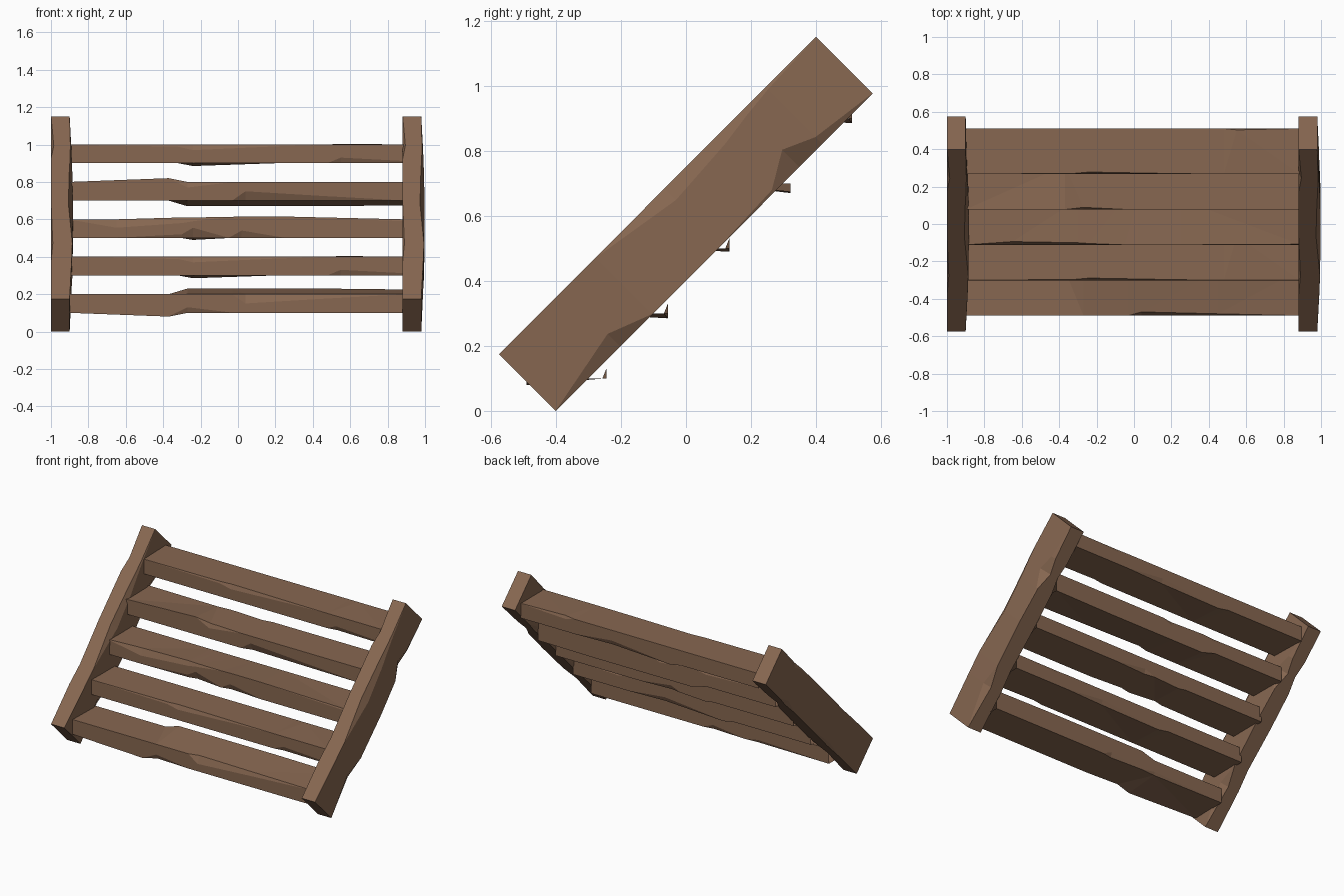
import bpy, bmesh, math
from mathutils import Vector

if "Cube" in bpy.data.objects:
    bpy.data.objects.remove(bpy.data.objects["Cube"])

wood = bpy.data.materials.new("weathered brown wood")
wood.diffuse_color = (0.242, 0.136, 0.082, 1)
wood.use_nodes = True
wood.node_tree.nodes["Principled BSDF"].inputs["Base Color"].default_value = wood.diffuse_color


def hewn_beam(name, origin, t_dir, u_dir, v_dir, u_size, v_size, stations, caps, ratio=0.4):
    """Loft a rectangular beam along t_dir; each station is
    (t, corner v-offsets, corner chips), corners: low-v/low-u, low-v/high-u,
    high-v/high-u, high-v/low-u."""
    o, td, ud, vd = (Vector(a) for a in (origin, t_dir, u_dir, v_dir))
    bm = bmesh.new()
    rings = []
    for t, dv, chip in stations:
        ring = []
        for i, (cu, cv) in enumerate(((0, 0), (1, 0), (1, 1), (0, 1))):
            su, sv = 1 - 2 * cu, 1 - 2 * cv      # inward directions
            c = max(chip[i], 0.001)
            pts = [(cu * u_size, cv * v_size + dv[i] + sv * c),
                   (cu * u_size + su * c * ratio, cv * v_size + dv[i])]
            if i in (1, 3):
                pts.reverse()
            ring += [bm.verts.new(o + td * t + ud * u + vd * v) for u, v in pts]
        rings.append(ring)
    for a, b in zip(rings, rings[1:]):
        for i in range(8):
            j = (i + 1) % 8
            bm.faces.new((a[i], a[j], b[j], b[i]))
    if caps:
        bm.faces.new(rings[0])
        bm.faces.new(rings[-1])
    bmesh.ops.triangulate(bm, faces=bm.faces[:])
    bmesh.ops.recalc_face_normals(bm, faces=bm.faces[:])
    me = bpy.data.meshes.new(name)
    bm.to_mesh(me)
    bm.free()
    me.materials.append(wood)
    ob = bpy.data.objects.new(name, me)
    bpy.context.collection.objects.link(ob)
    return ob


N = (0, 0, 0, 0)
# Three plank shapes: bumps and chips along x
plank_a = [(-0.9, N, N),
           (-0.37, (-.02, 0, 0, 0), (0, .02, 0, 0)),
           (-0.27, (0, 0, .03, 0), (.03, 0, 0, 0)),
           (-0.03, (0, 0, .03, 0), (0, .03, 0, 0)),
           (0.04, (0, 0, .03, 0), (0, 0, 0, .05)),
           (0.45, (0, 0, .03, 0), (0, 0, 0, .025)),
           (0.885, (0, 0, .025, 0), N)]
plank_b = [(-0.9, N, N),
           (-0.32, N, (0, 0, 0, .012)),
           (-0.24, (0, -.015, 0, 0), (0, 0, 0, .03)),
           (0.2, (0, 0, 0, 0), (0, .03, 0, .01)),
           (0.48, N, N),
           (0.55, (0, 0, .004, 0), (.03, 0, .02, 0)),
           (0.885, N, (.012, 0, 0, 0))]
plank_c = [(-0.9, N, N),
           (-0.65, N, (0, 0, 0, .045)),
           (-0.3, (0, 0, 0, 0.01), (.02, 0, 0, .03)),
           (-0.24, (0, -.01, 0, .01), (.055, 0, 0, .02)),
           (-0.05, (0, 0, 0, .013), N),
           (0.02, (0, 0, 0, .015), (.04, .03, 0, 0)),
           (0.25, (0, 0, 0, .015), N),
           (0.885, N, (0, 0, 0, .01))]


def flipped(stations):
    """Turn a plank upside down."""
    return [(t, tuple(-dv[i] for i in (3, 2, 1, 0)), tuple(c[i] for i in (3, 2, 1, 0)))
            for t, dv, c in stations]


# Treads (open ended, butted against the stringers)
for k, shape in enumerate((plank_a, plank_b, plank_c, flipped(plank_a), plank_b)):
    hewn_beam(f"tread_{k + 1}", (0, -0.49 + 0.189 * k, 0.1 + 0.2 * k),
              (1, 0, 0), (0, 1, 0), (0, 0, 1), 0.245, 0.1, shape, caps=False)

# Stringers: sloping side beams, u across the thickness, v towards the upper face
slope = Vector((0, 0.974, 0.976)).normalized()
up = Vector((0, -slope.z, slope.y))
side = [(0, N, N),
        (0.28, N, (0, .055, 0, 0)),
        (0.42, N, (.02, 0, 0, .02)),
        (0.72, N, (0, 0, .05, 0)),
        (0.95, N, (0, .01, .035, 0)),
        (1.06, N, (.03, .075, .02, 0)),
        (1.16, N, (0, .03, .01, .03)),
        (1.379, N, N)]
for label, x in (("left", -1.0), ("right", 0.88)):
    ob = hewn_beam(f"{label}_stringer", (x, -0.4, 0.0), slope, (1, 0, 0), up,
                   0.1, 0.247, side, caps=True, ratio=0.5)
    # gentle swelling of the +x face at mid length
    for v in ob.data.vertices:
        if v.co.x > x + 0.05:
            t = (v.co - Vector((x, -0.4, 0))).dot(slope) / 1.379
            v.co.x += 0.018 * max(0, math.sin(math.pi * t))
